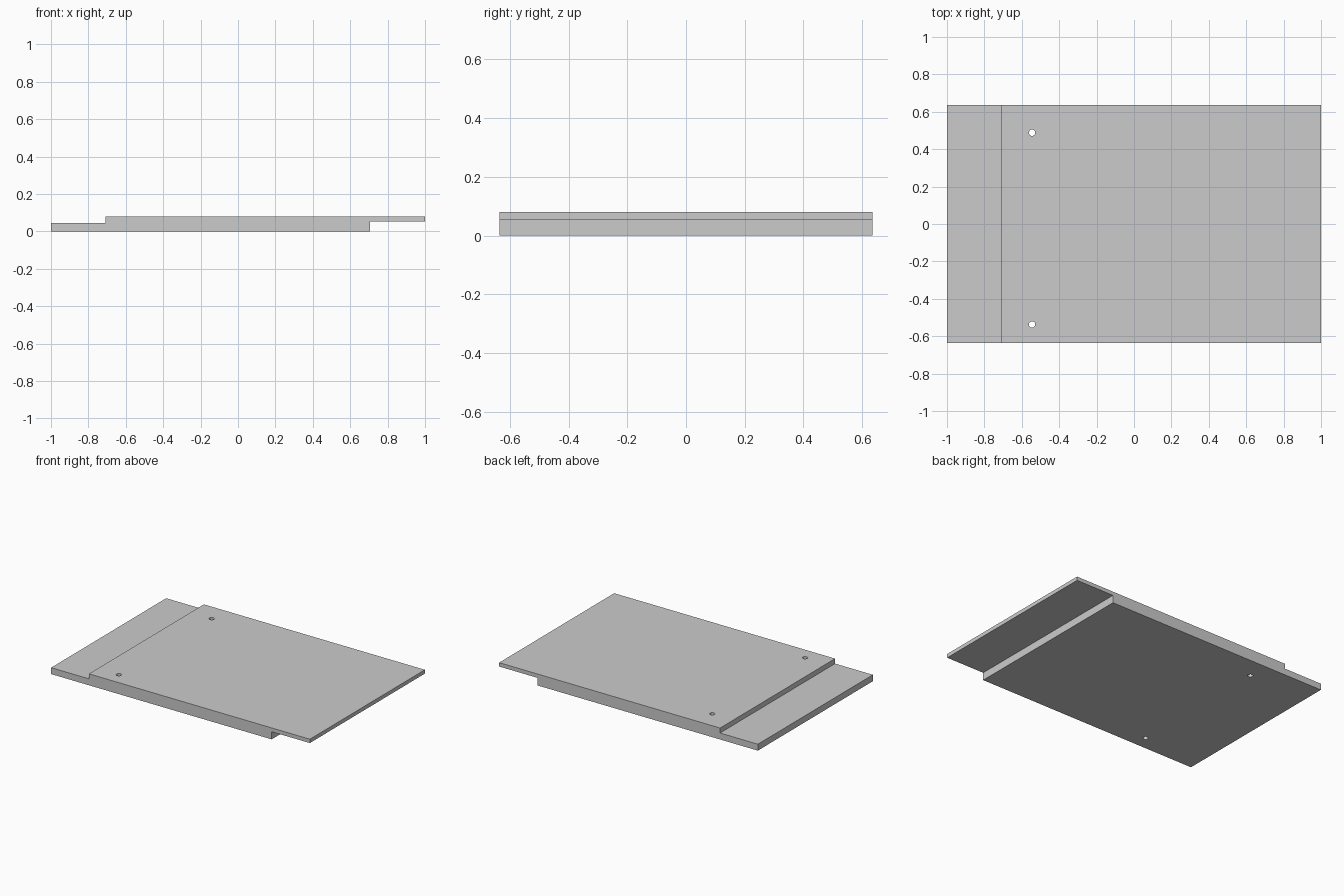
import bpy
import bmesh

cube = bpy.data.objects.get("Cube")
if cube:
    bpy.data.objects.remove(cube, do_unlink=True)

HALF_DEPTH = 0.635
THICK = 0.08

grey = bpy.data.materials.new("plain grey")
grey.use_nodes = True
colour = (0.6, 0.6, 0.6, 1)
grey.diffuse_color = colour
grey.node_tree.nodes["Principled BSDF"].inputs["Base Color"].default_value = colour

# Stepped side profile (x, z): low ledge at one end, raised lip at the other
profile = [(-1, 0), (0.705, 0), (0.705, 0.053), (1, 0.053),
           (1, THICK), (-0.708, THICK), (-0.708, 0.045), (-1, 0.045)]

bm = bmesh.new()
face = bm.faces.new([bm.verts.new((x, -HALF_DEPTH, z)) for x, z in profile])
side = bmesh.ops.extrude_face_region(bm, geom=[face])
bmesh.ops.translate(bm, vec=(0, 2 * HALF_DEPTH, 0),
                    verts=[v for v in side["geom"] if isinstance(v, bmesh.types.BMVert)])
bmesh.ops.recalc_face_normals(bm, faces=bm.faces)
mesh = bpy.data.meshes.new("lapped_panel")
bm.to_mesh(mesh)
bm.free()
mesh.materials.append(grey)
panel = bpy.data.objects.new("lapped_panel", mesh)
bpy.context.collection.objects.link(panel)

# Two small round through holes near the ledge
for name, y in (("back_hole_cutter", 0.488), ("front_hole_cutter", -0.537)):
    bpy.ops.mesh.primitive_cylinder_add(vertices=32, radius=0.017, depth=0.3,
                                        location=(-0.545, y, THICK / 2))
    cutter = bpy.context.object
    cutter.name = name
    cutter.data.materials.append(grey)
    cutter.hide_render = True
    cutter.hide_set(True)
    cut = panel.modifiers.new(name, "BOOLEAN")
    cut.operation = "DIFFERENCE"
    cut.solver = "EXACT"
    cut.object = cutter
